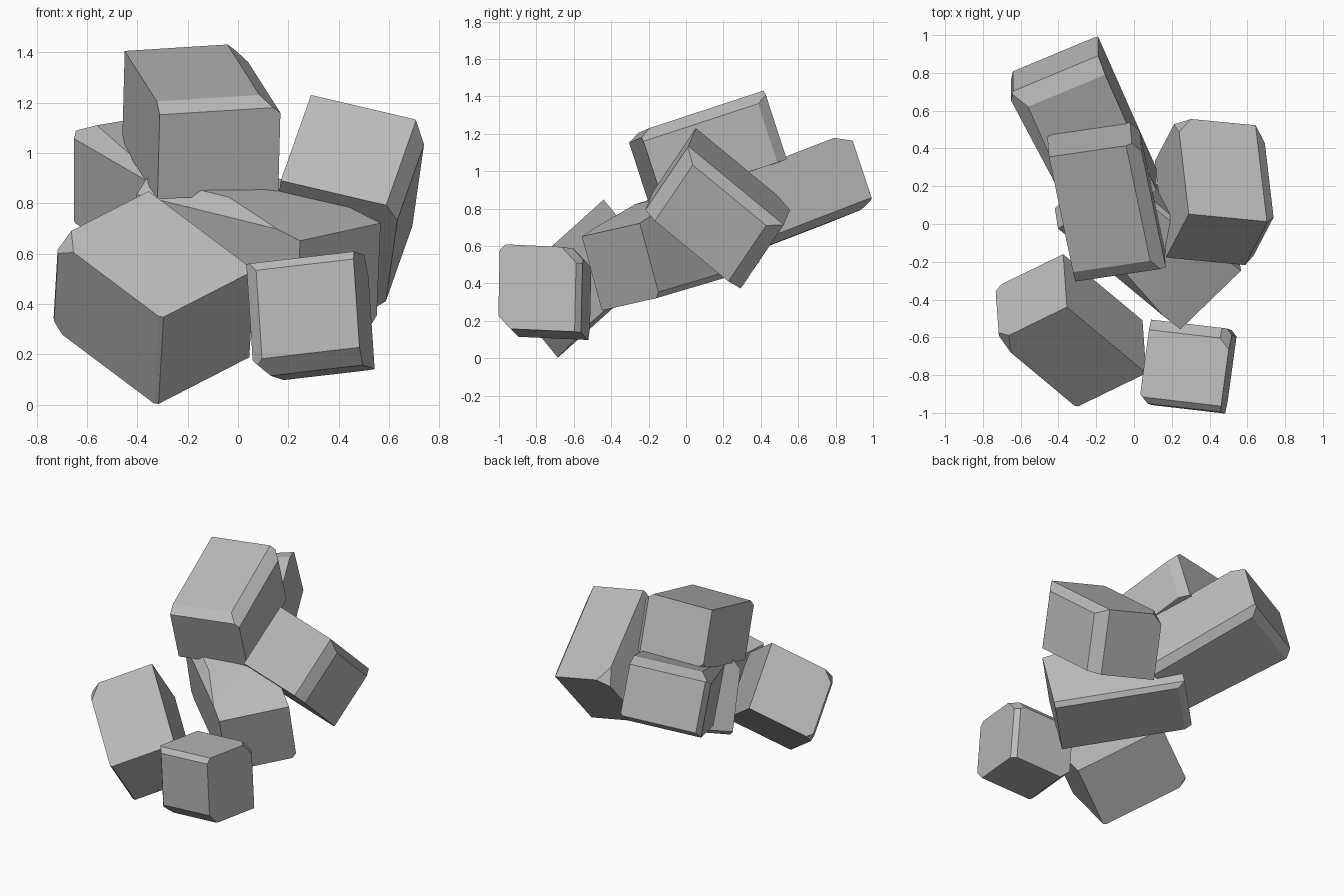
import bpy
import bmesh
import math
from mathutils import Matrix, Vector

default_cube = bpy.data.objects.get("Cube")
if default_cube:
    bpy.data.objects.remove(default_cube, do_unlink=True)

# One plain stone colour
stone = bpy.data.materials.new("stone_grey")
stone.use_nodes = True
stone_colour = (0.5, 0.5, 0.5, 1.0)
stone.diffuse_color = stone_colour
stone.node_tree.nodes["Principled BSDF"].inputs["Base Color"].default_value = stone_colour


def chip(bm, direction, reach):
    """Slice an edge or corner off the block and cap the cut."""
    normal = Vector(direction)
    cut = bmesh.ops.bisect_plane(
        bm, geom=bm.verts[:] + bm.edges[:] + bm.faces[:],
        plane_co=normal * (reach / normal.length_squared),
        plane_no=normal, clear_outer=True)
    rim = [g for g in cut["geom_cut"] if isinstance(g, bmesh.types.BMEdge)]
    if rim:
        bmesh.ops.edgeloop_fill(bm, edges=rim)


def rock(name, centre, width, depth, height, chips):
    """Skewed block spanned by three edge vectors, with chipped edges."""
    bm = bmesh.new()
    bmesh.ops.create_cube(bm, size=2)
    for direction, reach in chips:
        chip(bm, direction, reach)
    skew = Matrix((width, depth, height)).transposed() * 0.5
    bmesh.ops.transform(bm, matrix=skew.to_4x4(), verts=bm.verts)
    bmesh.ops.recalc_face_normals(bm, faces=bm.faces)
    mesh = bpy.data.meshes.new(name)
    bm.to_mesh(mesh)
    bm.free()
    mesh.materials.append(stone)
    obj = bpy.data.objects.new(name, mesh)
    obj.location = centre
    bpy.context.collection.objects.link(obj)
    bpy.ops.object.select_all(action="DESELECT")
    obj.select_set(True)
    bpy.context.view_layer.objects.active = obj
    bpy.ops.object.shade_smooth_by_angle(angle=math.radians(25))


# Rock resting on top of the pile
rock("top_rock", (-0.145, 0.115, 1.125),
     width=(0.48, 0.07, 0.03), depth=(-0.14, 0.67, 0.22), height=(0.01, -0.12, 0.37),
     chips=[((1, 0, 1), 1.7), ((0, -1, 1), 1.82), ((-1, 1, -1), 2.8),
            ((1, 1, 0), 1.83)])

# Rock at the back of the pile
rock("back_rock", (-0.275, 0.49, 0.84),
     width=(0.48, 0.2, 0.08), depth=(-0.31, 0.7, 0.27), height=(0, -0.13, 0.39),
     chips=[((-1, -0.12, 0), 0.89), ((-1, 0, 1), 1.7), ((0, 1, 1), 1.76),
            ((0, 1, -1), 1.86), ((-1, 1, 0), 1.88), ((1, 0, -1), 1.8)])

# Steep rock leaning on the left side
rock("left_rock", (0.435, 0.17, 0.795),
     width=(0.47, -0.045, -0.11), depth=(-0.06, 0.51, -0.42), height=(0.12, 0.23, 0.34),
     chips=[((1, 0, 1), 1.76), ((1, 1, 0), 1.76), ((-1, 1, 1), 2.7),
            ((1, -1, 0), 1.78)])

# Long rock under the others, its top rising toward the back
rock("middle_rock", (0.075, -0.09, 0.61),
     width=(0.32, 0.31, 0.07), depth=(-0.65, 0.54, 0.16), height=(0.02, -0.13, 0.48),
     chips=[((0, -0.35, 1), 1), ((-1, 0, 1), 1.75), ((1, 0, 1), 1.9),
            ((1, 0, -1), 1.88), ((0, 1, -1), 1.88)])

# Large tilted rock at the front right
rock("front_right_rock", (-0.34, -0.565, 0.423),
     width=(0.42, -0.35, -0.315), depth=(0.37, 0.18, 0.19), height=(0.02, -0.28, 0.345),
     chips=[((-1, -1, 0), 1.94), ((1, -1, 0), 1.95), ((-1, -1, 1), 2.66),
            ((-1, -1, -1), 2.78)])

# Small rock at the front left
rock("front_left_rock", (0.287, -0.755, 0.35),
     width=(0.43, -0.05, 0.05), depth=(0.06, 0.44, -0.02), height=(-0.03, 0.01, 0.45),
     chips=[((0, -1, 1), 1.86), ((0, -1, -1), 1.7), ((-1, -1, 0), 1.8),
            ((-1, 0, -1), 1.7), ((0, 1, 1), 1.75), ((1, 1, 1), 2.5),
            ((1, 1, 0), 1.86)])
